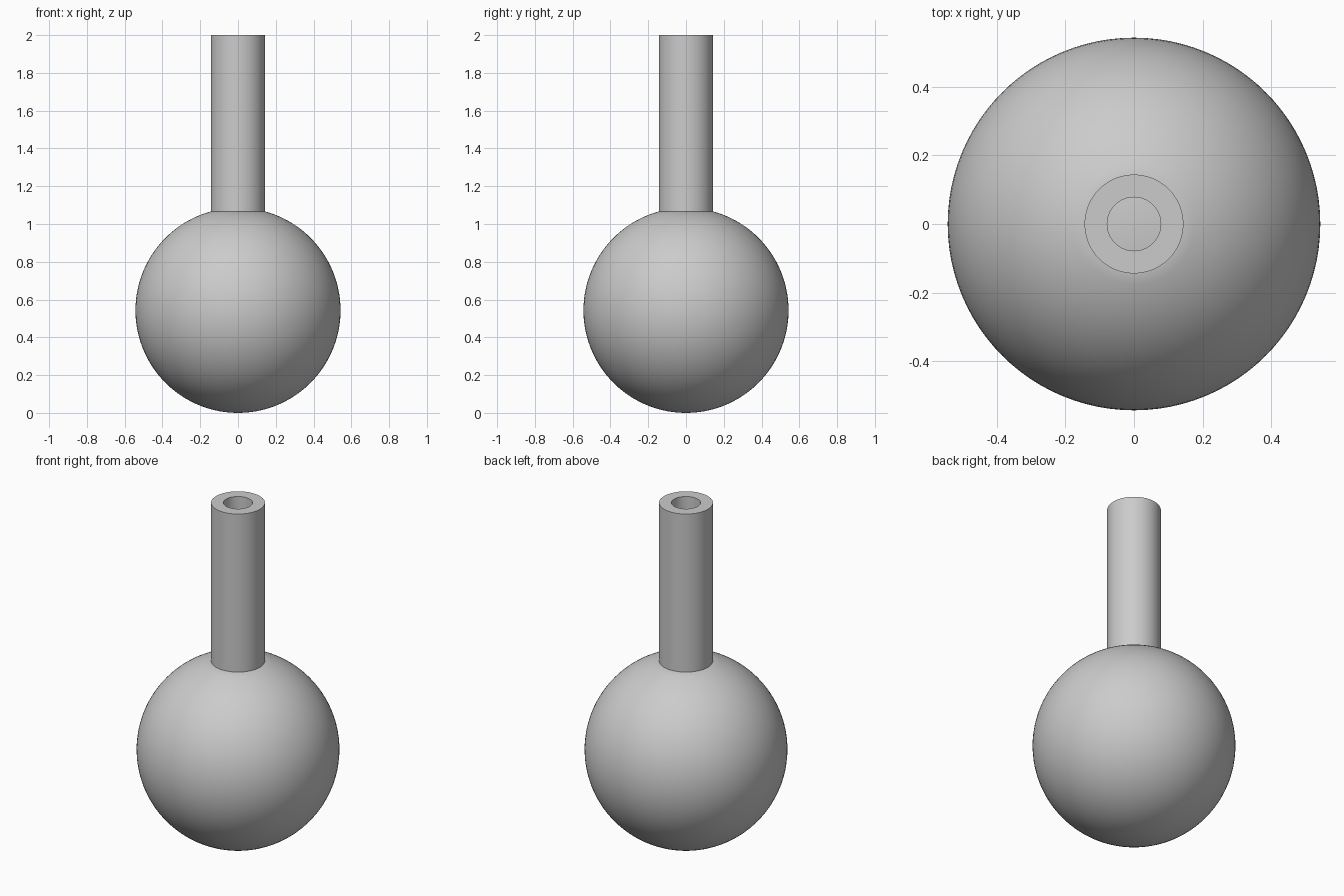
import bpy, bmesh
from math import pi, sin, cos, asin

if "Cube" in bpy.data.objects:
    bpy.data.objects.remove(bpy.data.objects["Cube"], do_unlink=True)

BALL_R, NECK_R, BORE_R, TOP = 0.543, 0.144, 0.078, 2.0
SEGMENTS = 96

grey = bpy.data.materials.new("light grey")
grey.use_nodes = True
grey.diffuse_color = (0.6, 0.6, 0.6, 1)
grey.node_tree.nodes["Principled BSDF"].inputs["Base Color"].default_value = (0.6, 0.6, 0.6, 1)


def lathe(name, profile):
    """Spin a list of (radius, height) points around the z axis."""
    bm = bmesh.new()
    verts = [bm.verts.new((r, 0, z)) for r, z in profile]
    edges = [bm.edges.new(pair) for pair in zip(verts, verts[1:])]
    bmesh.ops.spin(bm, geom=verts + edges, cent=(0, 0, 0), axis=(0, 0, 1),
                   angle=2 * pi, steps=SEGMENTS)
    bmesh.ops.remove_doubles(bm, verts=bm.verts, dist=1e-5)
    bmesh.ops.recalc_face_normals(bm, faces=bm.faces)
    mesh = bpy.data.meshes.new(name)
    bm.to_mesh(mesh)
    bm.free()
    mesh.materials.append(grey)
    obj = bpy.data.objects.new(name, mesh)
    bpy.context.collection.objects.link(obj)
    bpy.ops.object.select_all(action="DESELECT")
    obj.select_set(True)
    bpy.context.view_layer.objects.active = obj
    bpy.ops.object.shade_smooth_by_angle()
    return obj


# Ball, cut flat where the neck begins
opening = asin(NECK_R / BALL_R)
RINGS = 48
angles = [pi + (opening - pi) * i / RINGS for i in range(RINGS + 1)]
arc = [(0 if i == 0 else BALL_R * sin(a), BALL_R - BALL_R * -cos(a))
       for i, a in enumerate(angles)]
joint = arc[-1][1]
lathe("ball", arc + [(0, joint)])

# Thick-walled tubular neck with an open bore that ends at the ball
lathe("neck", [(NECK_R, joint), (NECK_R, TOP), (BORE_R, TOP), (BORE_R, joint)])
